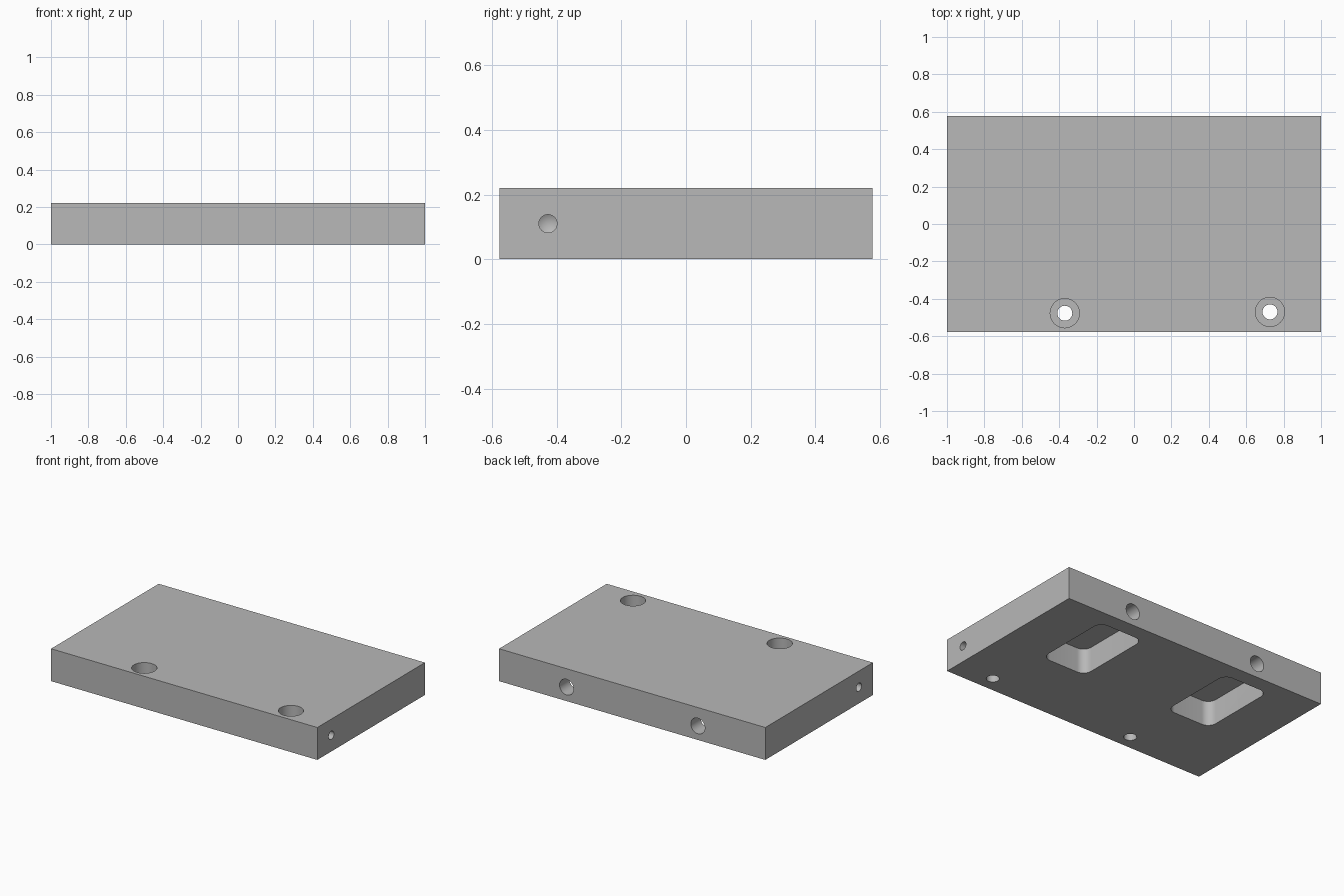
import bpy, bmesh, math
from mathutils import Matrix, Vector

if "Cube" in bpy.data.objects:
    bpy.data.objects.remove(bpy.data.objects["Cube"], do_unlink=True)

W, D, H = 2.0, 1.154, 0.22

grey = bpy.data.materials.new("plain_grey")
grey.use_nodes = True
grey.diffuse_color = (0.48, 0.48, 0.48, 1)
grey.node_tree.nodes["Principled BSDF"].inputs["Base Color"].default_value = grey.diffuse_color


def add_object(name, bm):
    mesh = bpy.data.meshes.new(name)
    bmesh.ops.recalc_face_normals(bm, faces=bm.faces)
    bm.to_mesh(mesh)
    bm.free()
    mesh.materials.append(grey)
    ob = bpy.data.objects.new(name, mesh)
    bpy.context.collection.objects.link(ob)
    return ob


def block(name, size, centre, radius=0):
    """Box, optionally with rounded upright edges."""
    bm = bmesh.new()
    bmesh.ops.create_cube(bm, size=1, matrix=Matrix.Diagonal((*size, 1)))
    if radius:
        upright = [e for e in bm.edges if abs((e.verts[0].co - e.verts[1].co).z) > 0.01]
        bmesh.ops.bevel(bm, geom=upright, offset=radius, segments=10, profile=0.5, affect="EDGES")
    bmesh.ops.translate(bm, verts=bm.verts, vec=centre)
    return add_object(name, bm)


def drill(name, start, direction, stages, tip=0):
    """Turned cutter along a direction; stages are (radius, depth) steps, tip is a cone length."""
    outline, depth = [(0, -0.05)], -0.05
    for radius, end in stages:
        outline += [(radius, depth), (radius, end)]
        depth = end
    outline.append((0, depth + tip))
    bm = bmesh.new()
    verts = [bm.verts.new((r, 0, z)) for r, z in outline]
    edges = [bm.edges.new(pair) for pair in zip(verts, verts[1:])]
    bmesh.ops.spin(bm, geom=verts + edges, axis=(0, 0, 1), cent=(0, 0, 0),
                   angle=math.tau, steps=48)
    bmesh.ops.remove_doubles(bm, verts=bm.verts, dist=1e-4)
    turn = Vector(direction).to_track_quat("Z", "Y").to_matrix().to_4x4()
    bmesh.ops.transform(bm, matrix=Matrix.Translation(start) @ turn, verts=bm.verts)
    return add_object(name, bm)


plate = block("plate", (W, D, H), (0, 0, H / 2))
cutters = []

# Counterbored screw holes through the plate near the front edge
for x, y in ((-0.37, -0.477), (0.727, -0.47)):
    cutters.append(drill("screw_hole", (x, y, H), (0, 0, -1), [(0.078, 0.11), (0.04, H + 0.05)]))

for side in (-1, 1):
    # Blind drilled hole in each end
    cutters.append(drill("end_hole", (side * W / 2, -0.427, H / 2), (-side, 0, 0),
                         [(0.028, 0.16)], tip=0.016))
    # Rounded pocket in the underside, and the bore leading to it from the back
    cutters.append(block("pocket", (0.336, 0.548, 0.268), (side * 0.495, 0.197, 0.034), 0.06))
    cutters.append(drill("back_bore", (side * 0.493, D / 2, 0.095), (0, -1, 0), [(0.053, 0.16)]))

bpy.context.view_layer.objects.active = plate
for cutter in cutters:
    cut = plate.modifiers.new(cutter.name, "BOOLEAN")
    cut.operation, cut.solver, cut.object = "DIFFERENCE", "EXACT", cutter
    bpy.ops.object.modifier_apply(modifier=cut.name)
    bpy.data.objects.remove(cutter, do_unlink=True)

for ob in bpy.context.selected_objects:
    ob.select_set(False)
plate.select_set(True)
bpy.ops.object.shade_smooth_by_angle(angle=math.radians(30))
